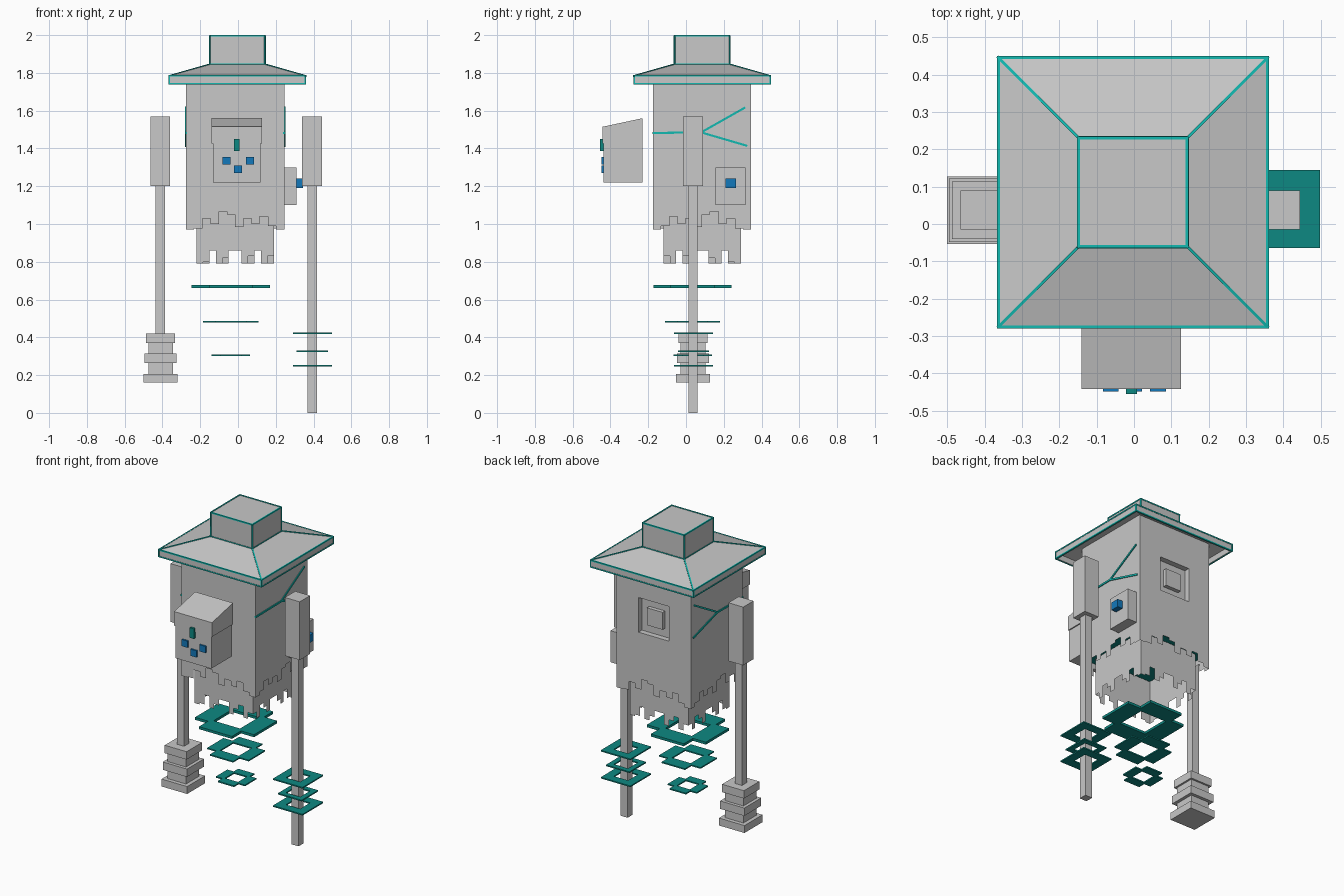
import bpy, bmesh, math
from mathutils import Vector

if "Cube" in bpy.data.objects:
    bpy.data.objects.remove(bpy.data.objects["Cube"])


def material(name, rgb):
    m = bpy.data.materials.new(name)
    m.diffuse_color = (*rgb, 1)
    m.use_nodes = True
    m.node_tree.nodes["Principled BSDF"].inputs["Base Color"].default_value = m.diffuse_color
    return m


GREY = material("pale_grey", (0.58, 0.58, 0.58))
GLOW = material("bright_teal", (0.006, 0.49, 0.44))
TEAL = material("deep_teal", (0.004, 0.25, 0.225))
BLUE = material("gem_blue", (0.006, 0.19, 0.5))
CX, CY = -0.015, 0.085          # body axis


def finish(name, bm, *mats):
    me = bpy.data.meshes.new(name)
    bm.to_mesh(me)
    bm.free()
    ob = bpy.data.objects.new(name, me)
    bpy.context.collection.objects.link(ob)
    for m in mats:
        me.materials.append(m)
    return ob


def add_box(bm, x0, x1, y0, y1, z0, z1):
    vs = bmesh.ops.create_cube(bm, size=1)["verts"]
    for v in vs:
        v.co = Vector((x1 if v.co.x > 0 else x0,
                       y1 if v.co.y > 0 else y0,
                       z1 if v.co.z > 0 else z0))


def box(name, mat, *dims):
    bm = bmesh.new()
    add_box(bm, *dims)
    return finish(name, bm, mat)


def prism(name, mat, profile, x0, x1):
    """Extrude a (y, z) profile along x."""
    bm = bmesh.new()
    f = bm.faces.new([bm.verts.new((x0, y, z)) for y, z in profile])
    r = bmesh.ops.extrude_face_region(bm, geom=[f])
    for v in r["geom"]:
        if isinstance(v, bmesh.types.BMVert):
            v.co.x = x1
    bmesh.ops.recalc_face_normals(bm, faces=bm.faces)
    return finish(name, bm, mat)


def add_beam(bm, a, b, w):
    a, b = Vector(a), Vector(b)
    rot = (b - a).to_track_quat('Z', 'Y')
    for v in bmesh.ops.create_cube(bm, size=1)["verts"]:
        c = Vector((v.co.x * w, v.co.y * w, v.co.z * ((b - a).length + w * 0.8)))
        v.co = rot @ c + (a + b) / 2


def square(h, z, cx=CX, cy=CY):
    return [(cx + sx * h, cy + sy * h, z)
            for sx, sy in ((-1, -1), (1, -1), (1, 1), (-1, 1))]


# --- hat: hollow square shell, lofted from square loops
HX = -0.003
bm = bmesh.new()
loops = [(0.138, 1.834), (0.35, 1.774), (0.352, 1.74), (0.362, 1.74),
         (0.362, 1.785), (0.147, 1.845), (0.147, 1.997)]
rings = [[bm.verts.new(p) for p in square(h, z, HX)] for h, z in loops]
for lo, hi in zip(rings, rings[1:]):
    for i in range(4):
        j = (i + 1) % 4
        bm.faces.new((lo[i], lo[j], hi[j], hi[i]))
bm.faces.new(rings[-1])
bm.faces.new(rings[0][::-1])
bmesh.ops.recalc_face_normals(bm, faces=bm.faces)
finish("hat", bm, GREY)

# glowing trim along every outer hat edge
bm = bmesh.new()
outer = [square(h, z, HX) for h, z in
         ((0.36, 1.743), (0.36, 1.784), (0.146, 1.845), (0.145, 1.996))]
for k, loop in enumerate(outer):
    for i in range(4):
        add_beam(bm, loop[i], loop[(i + 1) % 4], 0.008)
        if k:
            add_beam(bm, outer[k - 1][i], loop[i], 0.008)
finish("hat_trim", bm, GLOW)

# --- body with teal underside and a recessed window at the back
bm = bmesh.new()
add_box(bm, CX - 0.26, CX + 0.26, CY - 0.26, CY + 0.26, 1.075, 1.805)
bm.normal_update()
for f in bm.faces:
    f.material_index = 1 if f.normal.z < -0.9 else 0
body = finish("body", bm, GREY, TEAL)
cutter = box("window_cutter", GREY, CX - 0.107, CX + 0.107, 0.31, 0.40, 1.36, 1.58)
cutter.hide_render = True
cutter.hide_viewport = True
cut = body.modifiers.new("window", 'BOOLEAN')
cut.operation, cut.object, cut.solver = 'DIFFERENCE', cutter, 'EXACT'
box("window_block", GREY, CX - 0.055, CX + 0.055, 0.30, 0.335, 1.415, 1.525)


def ragged_wall(name, half, top, teeth):
    """Four thin walls with stepped lower edges; the steps shift per side."""
    bm = bmesh.new()
    n = len(teeth)
    corners = square(half, 0)
    for s in range(4):
        a, b = Vector(corners[s]), Vector(corners[(s + 1) % 4])
        steps = teeth if s % 2 == 0 else teeth[::-1]
        for i, low in enumerate(steps):
            p, q = a.lerp(b, i / n), a.lerp(b, (i + 1) / n)
            bm.faces.new([bm.verts.new((c.x, c.y, z)) for c, z in
                          ((p, low), (q, low), (q, top), (p, top))])
    bmesh.ops.remove_doubles(bm, verts=bm.verts, dist=1e-4)
    return finish(name, bm, GREY)


ragged_wall("body_hem", 0.26, 1.075,
            [0.97, 0.975, 1.03, 1.0, 1.065, 1.05, 0.985, 1.03, 1.0, 1.04, 0.99, 0.97])
ragged_wall("inner_skirt", 0.205, 1.07,
            [0.79, 0.80, 0.86, 0.79, 0.82, 0.86, 0.86, 0.79, 0.83, 0.86, 0.79, 0.83])

# --- glowing cracks on both body sides
for side, x in (("right", CX + 0.26), ("left", CX - 0.26)):
    bm = bmesh.new()
    fork = (x, 0.08, 1.485)
    for end in ((x, -0.172, 1.482), (x, 0.31, 1.615), (x, 0.32, 1.415)):
        add_beam(bm, fork, end, 0.011)
    finish(side + "_crack", bm, GLOW)

# --- side box with gem
box("side_box", GREY, 0.24, 0.31, 0.155, 0.315, 1.10, 1.30)
box("side_gem", BLUE, 0.305, 0.345, 0.21, 0.265, 1.19, 1.24)

# --- floating head with hood, eyes and nose
box("face", GREY, -0.133, 0.119, -0.438, -0.23, 1.22, 1.43)
prism("hood", GREY, [(-0.441, 1.425), (-0.23, 1.425), (-0.23, 1.56), (-0.441, 1.515)],
      -0.14, 0.126)
for name, x, z in (("left_eye", -0.062, 1.335), ("right_eye", 0.064, 1.335),
                   ("lower_eye", 0.0, 1.29)):
    box(name, BLUE, x - 0.021, x + 0.021, -0.448, -0.43, z - 0.021, z + 0.021)
box("nose", TEAL, -0.021, 0.008, -0.455, -0.43, 1.386, 1.45)

# --- arms
AY = 0.037
for side, x, low in (("left", -0.412, 0.41), ("right", 0.392, 0.0)):
    box(side + "_upper_arm", GREY, x - 0.052, x + 0.052, AY - 0.052, AY + 0.052, 1.20, 1.57)
    box(side + "_forearm", GREY, x - 0.025, x + 0.025, AY - 0.025, AY + 0.025, low, 1.205)

# stacked weight on the left arm
bm = bmesh.new()
for h, z0, z1 in ((0.09, 0.16, 0.207), (0.065, 0.207, 0.265), (0.085, 0.265, 0.315),
                  (0.065, 0.315, 0.37), (0.077, 0.37, 0.42)):
    add_box(bm, -0.41 - h, -0.41 + h, AY - h, AY + h, z0, z1)
finish("left_hand_weight", bm, GREY)


def frame(name, cx, cy, half, hole, z, t, notch=None):
    """Flat square ring; with notch its outer corners are cut away."""
    bm = bmesh.new()
    end = notch or half
    cuts = [-half, -end, -hole, hole, end, half]
    grid = {}

    def vert(i, j):
        if (i, j) not in grid:
            grid[i, j] = bm.verts.new((cx + cuts[i], cy + cuts[j], z - t / 2))
        return grid[i, j]

    for i in range(5):
        for j in range(5):
            mx, my = (abs(cuts[k] + cuts[k + 1]) / 2 for k in (i, j))
            flat = cuts[i + 1] - cuts[i] < 1e-5 or cuts[j + 1] - cuts[j] < 1e-5
            if flat or max(mx, my) < hole or min(mx, my) > end:
                continue
            bm.faces.new((vert(i, j), vert(i + 1, j), vert(i + 1, j + 1), vert(i, j + 1)))
    r = bmesh.ops.extrude_face_region(bm, geom=bm.faces[:])
    for v in r["geom"]:
        if isinstance(v, bmesh.types.BMVert):
            v.co.z += t
    bmesh.ops.recalc_face_normals(bm, faces=bm.faces)
    return finish(name, bm, TEAL)


# --- floating rings under the body and around the right forearm
for i, (h, z, t) in enumerate(((0.207, 0.67, 0.016), (0.146, 0.483, 0.008),
                               (0.102, 0.304, 0.008))):
    frame(f"hover_ring_{i + 1}", -0.038, 0.035, h, h * 0.45, z, t, h * 0.56)
for i, (h, z) in enumerate(((0.104, 0.421), (0.083, 0.326), (0.104, 0.25))):
    frame(f"arm_ring_{i + 1}", 0.394, 0.04, h, 0.05, z, 0.008)
